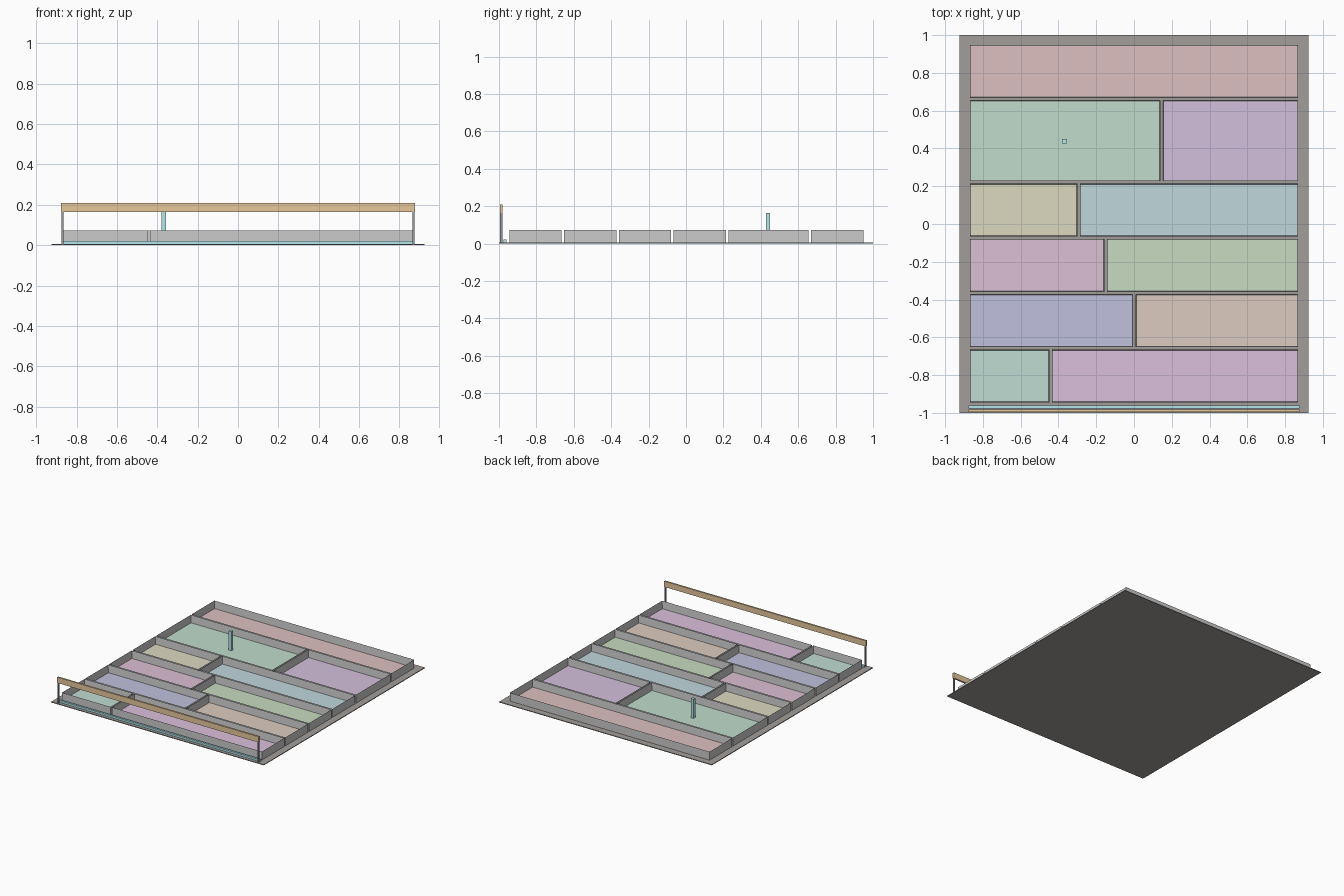
import bpy, bmesh

if "Cube" in bpy.data.objects:
    bpy.data.objects.remove(bpy.data.objects["Cube"])


def material(name, rgb):
    m = bpy.data.materials.new(name)
    m.diffuse_color = (*rgb, 1)
    m.use_nodes = True
    m.node_tree.nodes["Principled BSDF"].inputs["Base Color"].default_value = m.diffuse_color
    return m


def finish(bm, name, mat=None):
    mesh = bpy.data.meshes.new(name)
    bm.to_mesh(mesh)
    bm.free()
    obj = bpy.data.objects.new(name, mesh)
    bpy.context.collection.objects.link(obj)
    if mat:
        mesh.materials.append(mat)
    return obj


def box_mesh(x, y, z):
    """Box from (min, max) pairs."""
    bm = bmesh.new()
    bmesh.ops.create_cube(bm, size=1)
    for v in bm.verts:
        v.co = [r[0] if c < 0 else r[1] for c, r in zip(v.co, (x, y, z))]
    return bm


def box(name, x, y, z, mat=None):
    return finish(box_mesh(x, y, z), name, mat)


BASE_TOP, WALL_TOP, FLOOR = 0.006, 0.072, 0.009
WALL, GAP, EDGE = 0.006, 0.013, 0.869


def tray(name, x, y, rgb):
    # Open-topped grey bin: inset the top and push it down to the floor
    bm = box_mesh(x, y, (BASE_TOP, WALL_TOP))
    bm.normal_update()
    top = next(f for f in bm.faces if f.normal.z > 0.9)
    bmesh.ops.inset_region(bm, faces=[top], thickness=WALL)
    inner = set(top.verts)
    for v in inner:
        v.co.z = FLOOR
    finish(bm, name + "_walls")
    # Coloured floor panel
    box(name + "_floor", (x[0] + WALL, x[1] - WALL), (y[0] + WALL, y[1] - WALL),
        (FLOOR, FLOOR + 0.004), material(name + "_color", rgb))


dark = material("dark_base", (0.36, 0.34, 0.32))
steel = material("dark_steel", (0.3, 0.32, 0.34))
cyan = material("cyan", (0.45, 0.8, 0.83))
orange = material("orange", (0.8, 0.58, 0.33))

# Base plate
box("base_plate", (-0.925, 0.925), (-1, 1), (0, BASE_TOP), dark)

# Rows of trays, front to back: depth, divider x, floor colours
rows = [
    (0.28, -0.441, [(0.53, 0.72, 0.65), (0.71, 0.53, 0.72)]),
    (0.28, 0.002, [(0.53, 0.53, 0.73), (0.72, 0.6, 0.53)]),
    (0.28, -0.150, [(0.72, 0.53, 0.65), (0.58, 0.71, 0.53)]),
    (0.28, -0.293, [(0.72, 0.7, 0.53), (0.53, 0.68, 0.72)]),
    (0.428, 0.146, [(0.53, 0.72, 0.6), (0.65, 0.53, 0.72)]),
    (0.28, None, [(0.73, 0.53, 0.53)]),
]
y = -0.945
for r, (depth, split, colors) in enumerate(rows, 1):
    if split is None:
        spans = [(-EDGE, EDGE)]
    else:
        spans = [(-EDGE, split - GAP / 2), (split + GAP / 2, EDGE)]
    for c, (span, rgb) in enumerate(zip(spans, colors), 1):
        tray(f"tray_{r}_{c}", span, (y, y + depth), rgb)
    y += depth + GAP

# Upright peg in the large tray
box("center_peg", (-0.38, -0.356), (0.427, 0.449), (FLOOR, 0.164), cyan)

# Front light strip
box("front_strip", (-0.875, 0.875), (-0.976, -0.96), (BASE_TOP, 0.021), cyan)

# Front rail on two end posts
for side, s in (("left", -1), ("right", 1)):
    box(f"rail_post_{side}", sorted((s * 0.864, s * 0.876)), (-0.994, -0.982),
        (BASE_TOP, 0.165), steel)
box("front_rail", (-0.877, 0.877), (-0.995, -0.981), (0.165, 0.21), orange)
